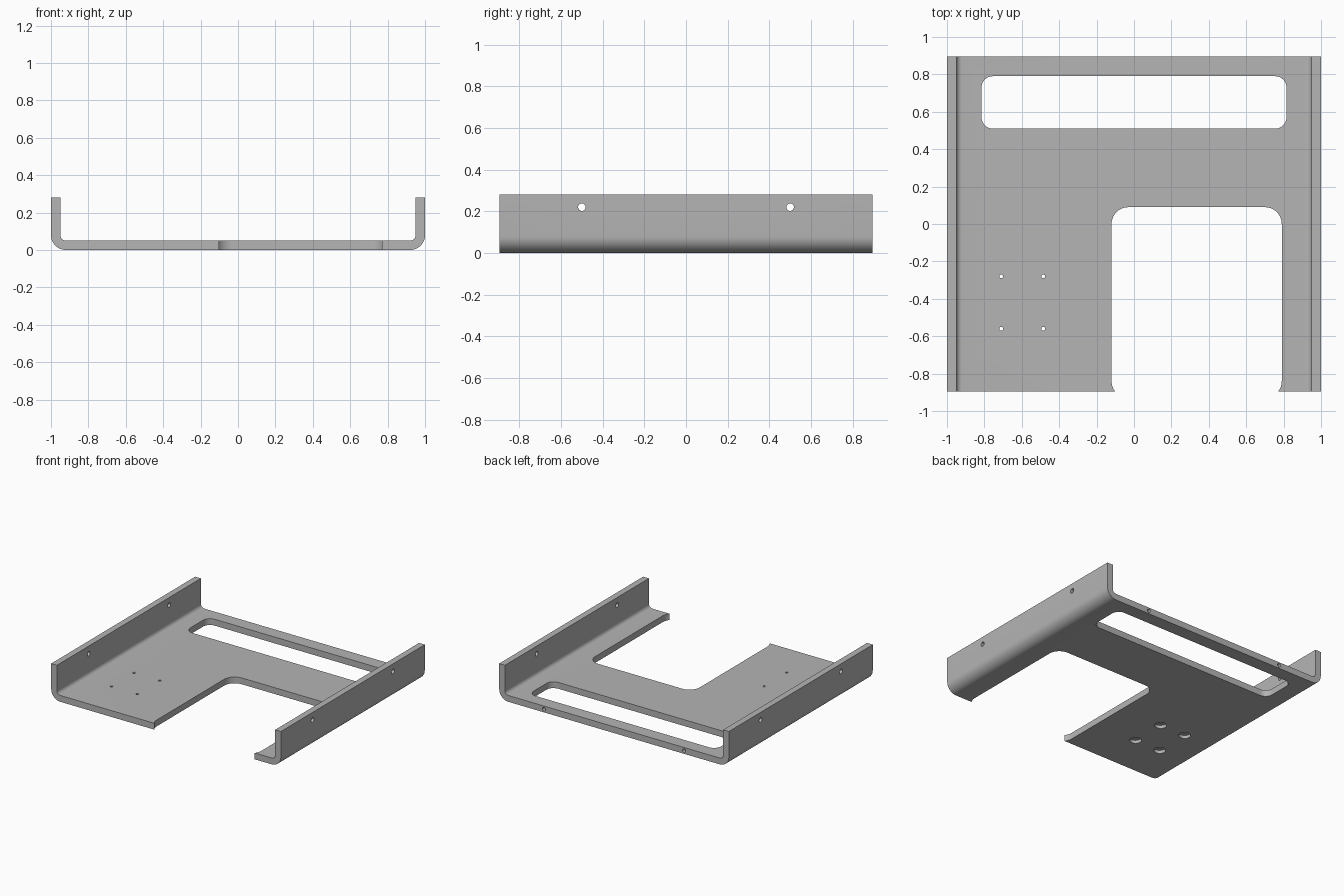
import bpy, bmesh
from math import pi, cos, sin
from mathutils import Matrix, Vector

if "Cube" in bpy.data.objects:
    bpy.data.objects.remove(bpy.data.objects["Cube"])

HALF_W, HALF_L, HEIGHT, THICK = 1.0, 0.895, 0.28, 0.05
BEND = 0.08          # outer bend radius

grey = bpy.data.materials.new("sheet metal grey")
grey.use_nodes = True
grey.diffuse_color = (0.46, 0.46, 0.46, 1)
grey.node_tree.nodes["Principled BSDF"].inputs["Base Color"].default_value = grey.diffuse_color


def arc(cx, cy, r, start, end, n=10):
    """Points on an arc, angles in quarter turns."""
    angles = [(start + (end - start) * i / n) * pi / 2 for i in range(n + 1)]
    return [(cx + r * cos(a), cy + r * sin(a)) for a in angles]


def prism(name, points, low, high, along="z"):
    """Extrude a 2D outline along z, or an x-z outline along y."""
    place = (lambda p, t: (p[0], p[1], t)) if along == "z" else (lambda p, t: (p[0], t, p[1]))
    bm = bmesh.new()
    face = bm.faces.new([bm.verts.new(place(p, low)) for p in points])
    new = bmesh.ops.extrude_face_region(bm, geom=[face])["geom"]
    shift = Vector(place((0, 0), high - low))
    bmesh.ops.translate(bm, vec=shift, verts=[g for g in new if isinstance(g, bmesh.types.BMVert)])
    return finish(name, bm)


def finish(name, bm):
    bmesh.ops.recalc_face_normals(bm, faces=bm.faces)
    mesh = bpy.data.meshes.new(name)
    bm.to_mesh(mesh)
    bm.free()
    mesh.materials.append(grey)
    obj = bpy.data.objects.new(name, mesh)
    bpy.context.collection.objects.link(obj)
    return obj


def rounded_cut(name, x0, x1, y0, y1, r):
    pts = (arc(x1 - r, y1 - r, r, 0, 1) + arc(x0 + r, y1 - r, r, 1, 2)
           + arc(x0 + r, y0 + r, r, 2, 3) + arc(x1 - r, y0 + r, r, 3, 4))
    return prism(name, pts, -0.1, 0.15)


def drill(name, centre, radius, depth, axis="z"):
    turn = {"x": Matrix.Rotation(pi / 2, 4, "Y"), "y": Matrix.Rotation(pi / 2, 4, "X"),
            "z": Matrix()}[axis]
    bm = bmesh.new()
    bmesh.ops.create_cone(bm, cap_ends=True, segments=24, radius1=radius, radius2=radius,
                          depth=depth, matrix=Matrix.Translation(centre) @ turn)
    return finish(name, bm)


# Bent U-shaped tray: right half of the profile, mirrored to the left
inner = HALF_W - THICK
half = (arc(HALF_W - BEND, BEND, BEND, 3, 4) + [(HALF_W, HEIGHT), (inner, HEIGHT)]
        + arc(HALF_W - BEND, BEND, BEND - THICK, 4, 3))
profile = half + [(-x, z) for x, z in reversed(half)]
tray = prism("bent_tray", profile, -HALF_L, HALF_L, along="y")

# Rear slot and front notch
cutters = [rounded_cut("slot_cutter", -0.815, 0.815, 0.51, 0.79, 0.06),
           rounded_cut("notch_cutter", -0.12, 0.79, -0.93, 0.09, 0.09)]

# Holes through both side walls
for y in (-0.5, 0.5):
    cutters.append(drill("wall_hole_cutter", (0, y, 0.22), 0.018, 2.4, "x"))

# Blind holes in the rear edge
for x in (-0.61, 0.61):
    cutters.append(drill("edge_hole_cutter", (x, HALF_L, 0.025), 0.014, 0.12, "y"))

# Small floor holes, counterbored from below
for x in (-0.71, -0.485):
    for y in (-0.56, -0.28):
        cutters.append(drill("counterbore_cutter", (x, y, 0), 0.043, 0.05))
        cutters.append(drill("floor_hole_cutter", (x, y, 0.03), 0.01, 0.2))

bpy.ops.object.select_all(action="DESELECT")
bpy.context.view_layer.objects.active = tray
tray.select_set(True)
for cutter in cutters:
    cutter.hide_render = True
    mod = tray.modifiers.new("cut", "BOOLEAN")
    mod.operation, mod.solver, mod.object = "DIFFERENCE", "EXACT", cutter
    bpy.ops.object.modifier_apply(modifier=mod.name)
    bpy.data.objects.remove(cutter)

bpy.ops.object.shade_smooth_by_angle(angle=pi / 6)
